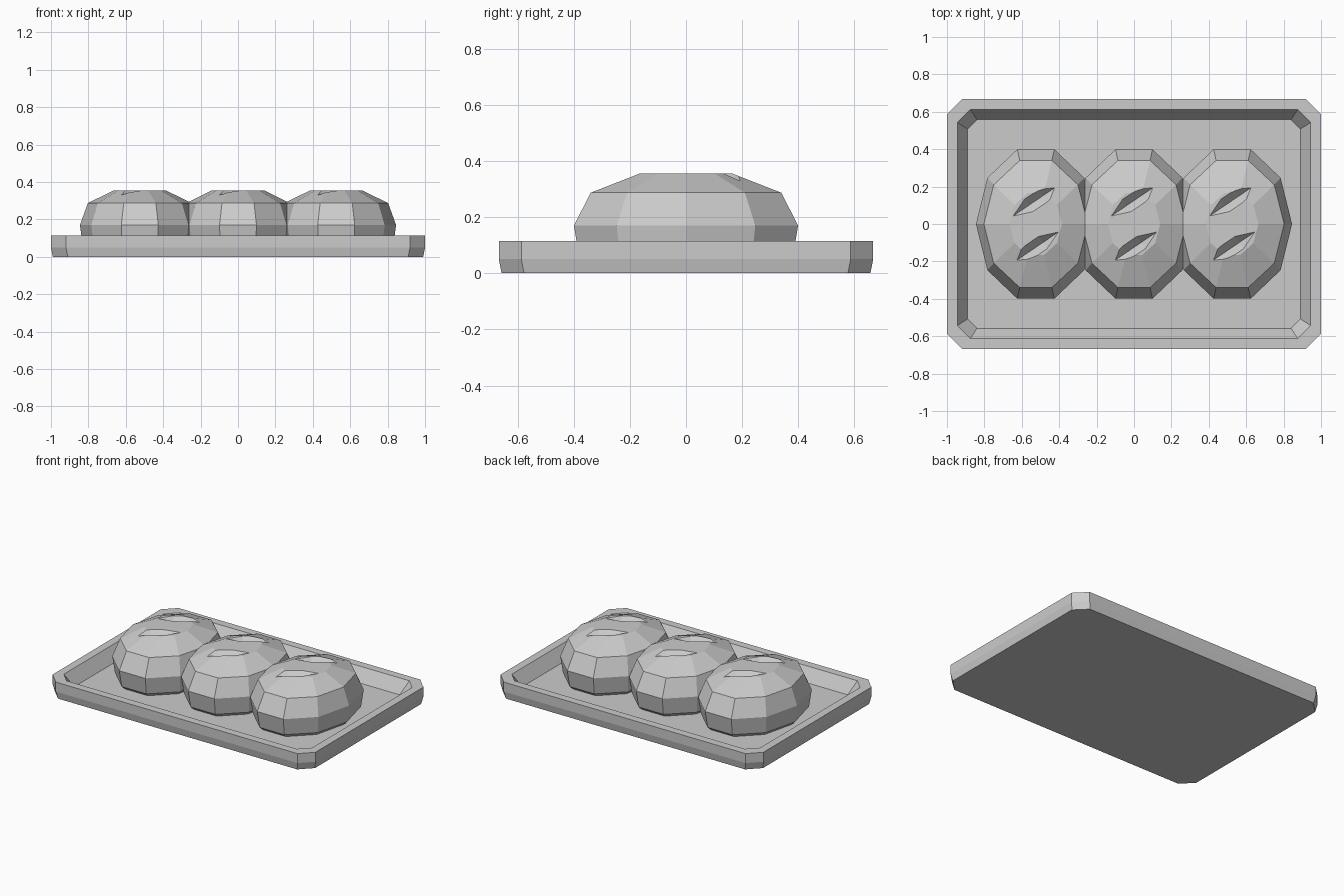
import bpy, bmesh, math
from mathutils import Vector

cube = bpy.data.objects.get("Cube")
if cube:
    bpy.data.objects.remove(cube, do_unlink=True)

grey = bpy.data.materials.new("plain_grey")
grey.use_nodes = True
colour = (0.6, 0.6, 0.6, 1)
grey.diffuse_color = colour
grey.node_tree.nodes["Principled BSDF"].inputs["Base Color"].default_value = colour


def finish(bm, name):
    bmesh.ops.recalc_face_normals(bm, faces=bm.faces)
    mesh = bpy.data.meshes.new(name)
    bm.to_mesh(mesh)
    bm.free()
    mesh.materials.append(grey)
    obj = bpy.data.objects.new(name, mesh)
    bpy.context.collection.objects.link(obj)
    return obj


def loft(name, rings):
    """Skin a stack of equal point rings and cap both ends."""
    bm = bmesh.new()
    loops = [[bm.verts.new(p) for p in ring] for ring in rings]
    n = len(loops[0])
    for a, b in zip(loops, loops[1:]):
        for i in range(n):
            j = (i + 1) % n
            bm.faces.new((a[i], a[j], b[j], b[i]))
    bm.faces.new(loops[0][::-1])
    bm.faces.new(loops[-1])
    return finish(bm, name)


def cut_corner_rect(hx, hy, c, z):
    quarter = [(hx, hy - c), (hx - c, hy)]
    pts = quarter + [(-x, y) for x, y in quarter[::-1]]
    return [(x, y, z) for x, y in pts + [(-x, -y) for x, y in pts]]


def oval(rx, ry, z, cx, sides=10):
    return [(cx + rx * math.cos(math.tau * i / sides),
             ry * math.sin(math.tau * i / sides), z) for i in range(sides)]


# Tray: outer wall, flat rim, sloped inner wall, floor
loft("tray", [cut_corner_rect(*r) for r in (
    (0.99, 0.657, 0.08, 0), (1, 0.667, 0.08, 0.05), (1, 0.667, 0.08, 0.115),
    (0.945, 0.613, 0.07, 0.115), (0.89, 0.558, 0.05, 0.03))])


def slit_cutter(cx, side):
    """Leaf-shaped wedge for one diagonal score in a loaf top."""
    high, low = Vector((-0.125, 0.04, 0.357)), Vector((0.125, 0.21, 0.335))
    across = Vector((-0.56, 0.83, 0))
    pts = [high, low]
    for t in (0.35, 0.65):
        mid = high.lerp(low, t)
        pts.append(Vector((mid.x, mid.y, 0.315)))
        for s in (-1, 1):
            pts.append(Vector((mid.x, mid.y, 0.37)) + across * 0.055 * s)
    bm = bmesh.new()
    for p in pts:
        bm.verts.new((cx + p.x * side, p.y * side, p.z))
    bmesh.ops.convex_hull(bm, input=bm.verts)
    cutter = finish(bm, "slit_cutter")
    cutter.hide_render = True
    return cutter


# Three scored loaves in a row
profile = [(0.27, 0.36, 0.02), (0.305, 0.4, 0.055), (0.32, 0.42, 0.17),
           (0.278, 0.357, 0.287), (0.14, 0.174, 0.355)]
for cx, label in ((-0.525, "right"), (0, "middle"), (0.525, "left")):
    loaf = loft(label + "_loaf", [oval(rx, ry, z, cx) for rx, ry, z in profile])
    for side in (1, -1):
        cutter = slit_cutter(cx, side)
        mod = loaf.modifiers.new("slit", "BOOLEAN")
        mod.operation = "DIFFERENCE"
        mod.solver = "EXACT"
        mod.object = cutter
        bpy.context.view_layer.objects.active = loaf
        bpy.ops.object.modifier_apply(modifier=mod.name)
        bpy.data.objects.remove(cutter, do_unlink=True)
